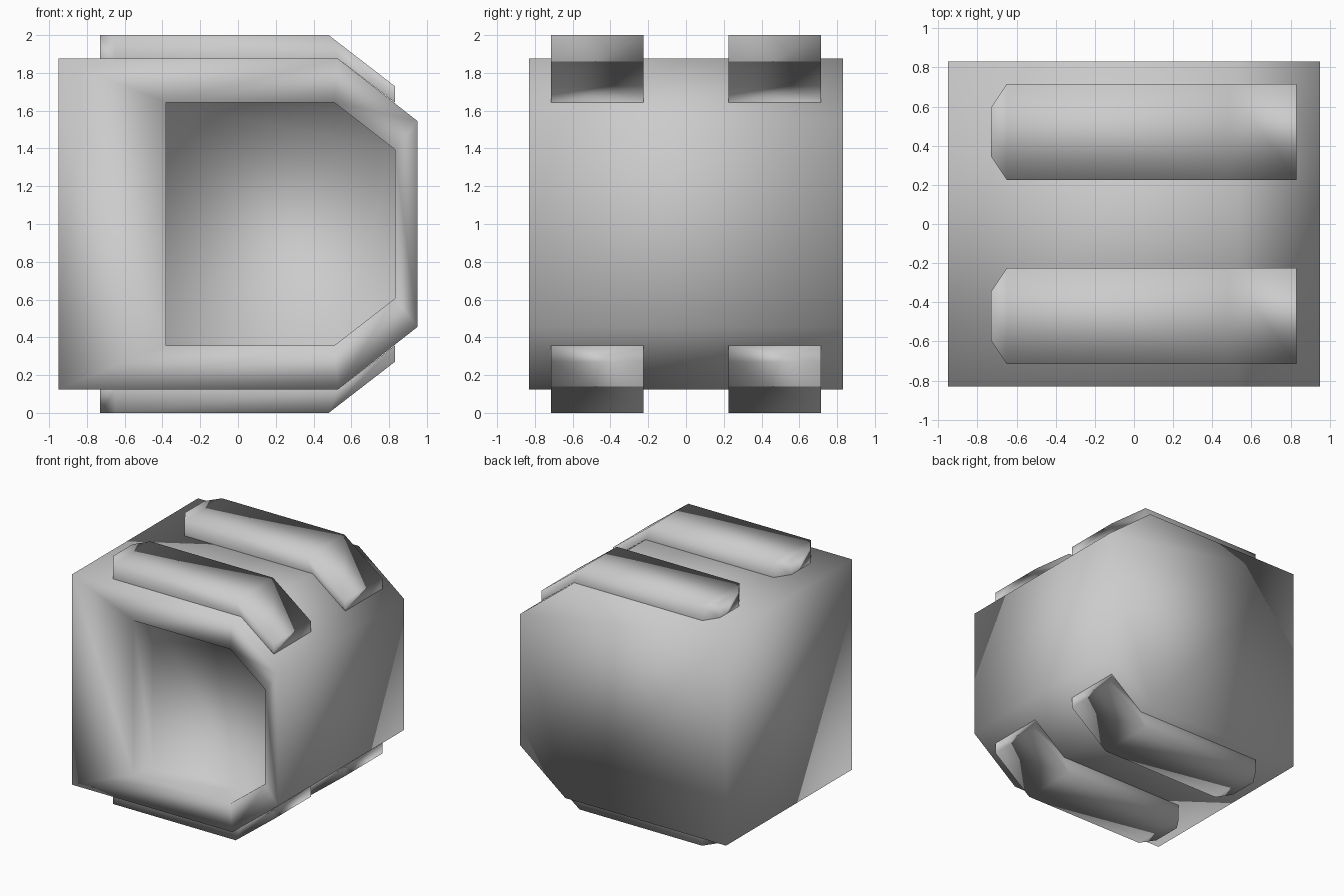
import bpy
import bmesh

cube = bpy.data.objects.get("Cube")
if cube:
    bpy.data.objects.remove(cube, do_unlink=True)

grey = bpy.data.materials.new("light grey")
grey.use_nodes = True
colour = (0.6, 0.6, 0.6, 1)
grey.diffuse_color = colour
grey.node_tree.nodes["Principled BSDF"].inputs["Base Color"].default_value = colour

HALF_DEPTH = 0.83
RECESS_DEPTH = 0.25


def finish(bm, name):
    mesh = bpy.data.meshes.new(name)
    bm.to_mesh(mesh)
    bm.free()
    mesh.materials.append(grey)
    mesh.shade_smooth()
    obj = bpy.data.objects.new(name, mesh)
    bpy.context.collection.objects.link(obj)


def outline(left, bend, right, low, shoulder):
    """Six-sided section, symmetric about z = 1, with two cut corners."""
    lower = [(left, low), (bend, low), (right, shoulder)]
    return lower + [(x, 2 - z) for x, z in reversed(lower)]


def bridge(bm, a, b, closed=True):
    n = len(a)
    for i in range(n if closed else n - 1):
        j = (i + 1) % n
        bm.faces.new((a[i], a[j], b[j], b[i]))


# Housing: back cap, outer wall, front rim, recess wall and recess floor
bm = bmesh.new()
outer = outline(-0.95, 0.53, 0.95, 0.125, 0.455)
inner = outline(-0.38, 0.51, 0.83, 0.357, 0.605)
rings = []
for section, y in ((outer, HALF_DEPTH), (outer, -HALF_DEPTH),
                   (inner, -HALF_DEPTH), (inner, RECESS_DEPTH - HALF_DEPTH)):
    rings.append([bm.verts.new((x, y, z)) for x, z in section])
for a, b in zip(rings, rings[1:]):
    bridge(bm, a, b)
bm.faces.new(rings[0])
bm.faces.new(rings[-1])
bmesh.ops.recalc_face_normals(bm, faces=bm.faces)
finish(bm, "housing")

# Raised bars: half width, base x and z, top x and z at each station
STATIONS = [
    (0.125, -0.73, 1.875, -0.73, 2.0),
    (0.245, -0.65, 1.875, -0.65, 2.0),
    (0.245, 0.53, 1.875, 0.48, 2.0),
    (0.245, 0.83, 1.643, 0.83, 1.73),
]


def bar(name, y, flip):
    bm = bmesh.new()
    rows = []
    for half, bx, bz, tx, tz in STATIONS:
        points = [(bx, y - half, bz), (tx, y - half, tz),
                  (tx, y + half, tz), (bx, y + half, bz)]
        rows.append([bm.verts.new((px, py, 2 - pz if flip else pz))
                     for px, py, pz in points])
    for a, b in zip(rows, rows[1:]):
        bridge(bm, b, a, closed=False)
    bm.faces.new(rows[0][::-1])
    bm.faces.new(rows[-1])
    # Faces are wound inward for the upper bars, so turn those outward
    top = max(bm.faces, key=lambda f: f.calc_area() if all(
        abs(v.co.z - (0 if flip else 2)) < 0.01 for v in f.verts) else 0)
    top.normal_update()
    if (top.normal.z > 0) == flip:
        bmesh.ops.reverse_faces(bm, faces=bm.faces)
    bm.normal_update()
    finish(bm, name)


for side, y in (("front", -0.47), ("back", 0.47)):
    bar(f"upper_{side}_bar", y, False)
    bar(f"lower_{side}_bar", y, True)
